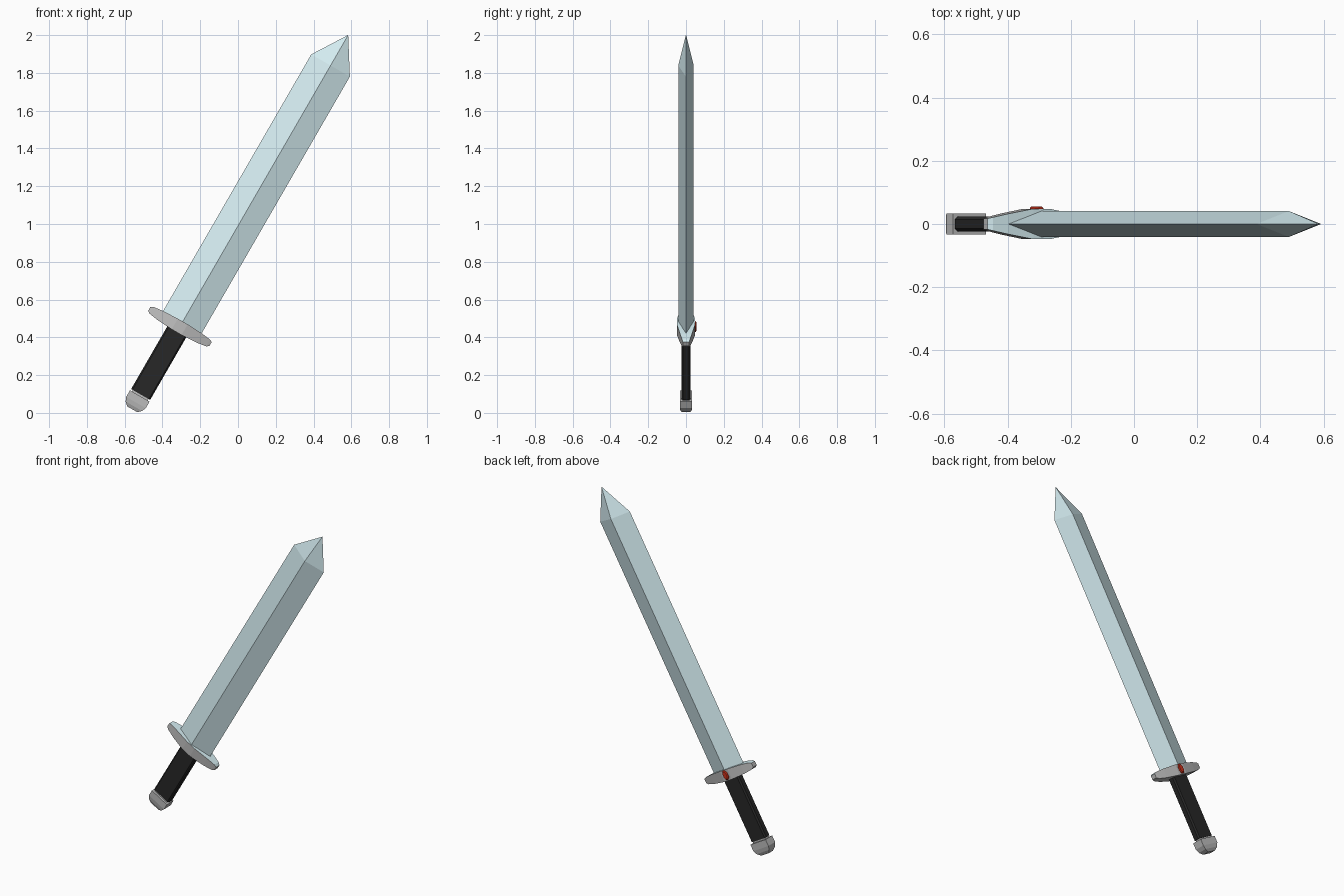
import bpy, bmesh, math
from mathutils import Matrix, Vector

if "Cube" in bpy.data.objects:
    bpy.data.objects.remove(bpy.data.objects["Cube"])

# Sword is built upright (local z along the blade), then leaned 30 degrees
LEAN = Matrix.Translation((-0.428, 0, 0.249)) @ Matrix.Rotation(math.radians(30), 4, 'Y')


def material(name, color):
    m = bpy.data.materials.new(name)
    m.diffuse_color = (*color, 1)
    m.use_nodes = True
    m.node_tree.nodes["Principled BSDF"].inputs["Base Color"].default_value = m.diffuse_color
    return m


STEEL = material("pale_steel", (0.66, 0.84, 0.88))
BLACK = material("black_leather", (0.02, 0.02, 0.02))
RED = material("red_gem", (0.6, 0.03, 0.01))
GREY = material("grey_metal", (0.5, 0.5, 0.5))


def loft(name, rings, mats, pick=None):
    """Skin a list of equal-length point rings, capping both ends."""
    bm = bmesh.new()
    rows = [[bm.verts.new(p) for p in ring] for ring in rings]
    n = len(rows[0])
    for a, b in zip(rows, rows[1:]):
        for i in range(n):
            j = (i + 1) % n
            bm.faces.new((a[i], a[j], b[j], b[i]))
    bm.faces.new(rows[0])
    bm.faces.new(rows[-1])
    bmesh.ops.remove_doubles(bm, verts=bm.verts, dist=1e-5)
    bmesh.ops.recalc_face_normals(bm, faces=bm.faces)
    bm.normal_update()
    if pick:
        for f in bm.faces:
            f.material_index = pick(f)
    bm.transform(LEAN)
    me = bpy.data.meshes.new(name)
    bm.to_mesh(me)
    bm.free()
    for m in mats:
        me.materials.append(m)
    ob = bpy.data.objects.new(name, me)
    bpy.context.collection.objects.link(ob)
    return ob


def diamond(w, d, z):
    return [(-w, 0, z), (0, -d, z), (w, 0, z), (0, d, z)]


def rect(w, d, z):
    return [(-w, -d, z), (w, -d, z), (w, d, z), (-w, d, z)]


def chamfered(w, d, c, z):
    return [(-w, -d + c, z), (-w + c, -d, z), (w - c, -d, z), (w, -d + c, z),
            (w, d - c, z), (w - c, d, z), (-w + c, d, z), (-w, d - c, z)]


# Blade: diamond section drawn to a point
loft("blade", [diamond(0.118, 0.041, 0.24), diamond(0.118, 0.041, 1.836),
               diamond(0.0005, 0.0005, 2.022)], [STEEL])

# Guard: swept along its width, bowed below and thickest in the middle
half = [(0.187, 0.017, 0.228, 0.253), (0.172, 0.021, 0.219, 0.261),
        (0.12, 0.032, 0.211, 0.267), (0.03, 0.048, 0.206, 0.271)]
stations = [(-x, *r) for x, *r in half] + half[::-1]
loft("guard", [[(x, -d, lo), (x, d, lo), (x, d, hi), (x, -d, hi)]
               for x, d, lo, hi in stations],
     [GREY, STEEL], lambda f: 1 if f.normal.z > 0.8 else 0)

# Grip: flat bar with chamfered corners
loft("grip", [chamfered(0.058, 0.023, 0.008, z) for z in (-0.175, 0.22)], [BLACK])

# Collar and pommel
loft("grip_collar", [rect(0.048, 0.019, z) for z in (-0.2, -0.17)], [GREY])
loft("pommel", [rect(0.06, 0.033, -0.184), rect(0.06, 0.033, -0.224),
                rect(0.05, 0.029, -0.247), rect(0.031, 0.02, -0.265)], [GREY])


# Gem: faceted stud on the back of the guard
def gem_ring(s, y):
    return [(0.019 * s * math.cos(a), y, 0.24 + 0.031 * s * math.sin(a))
            for a in (math.radians(22.5 + 45 * i) for i in range(8))]


loft("gem", [gem_ring(1, 0.04), gem_ring(1, 0.051), gem_ring(0.75, 0.056)], [RED])
